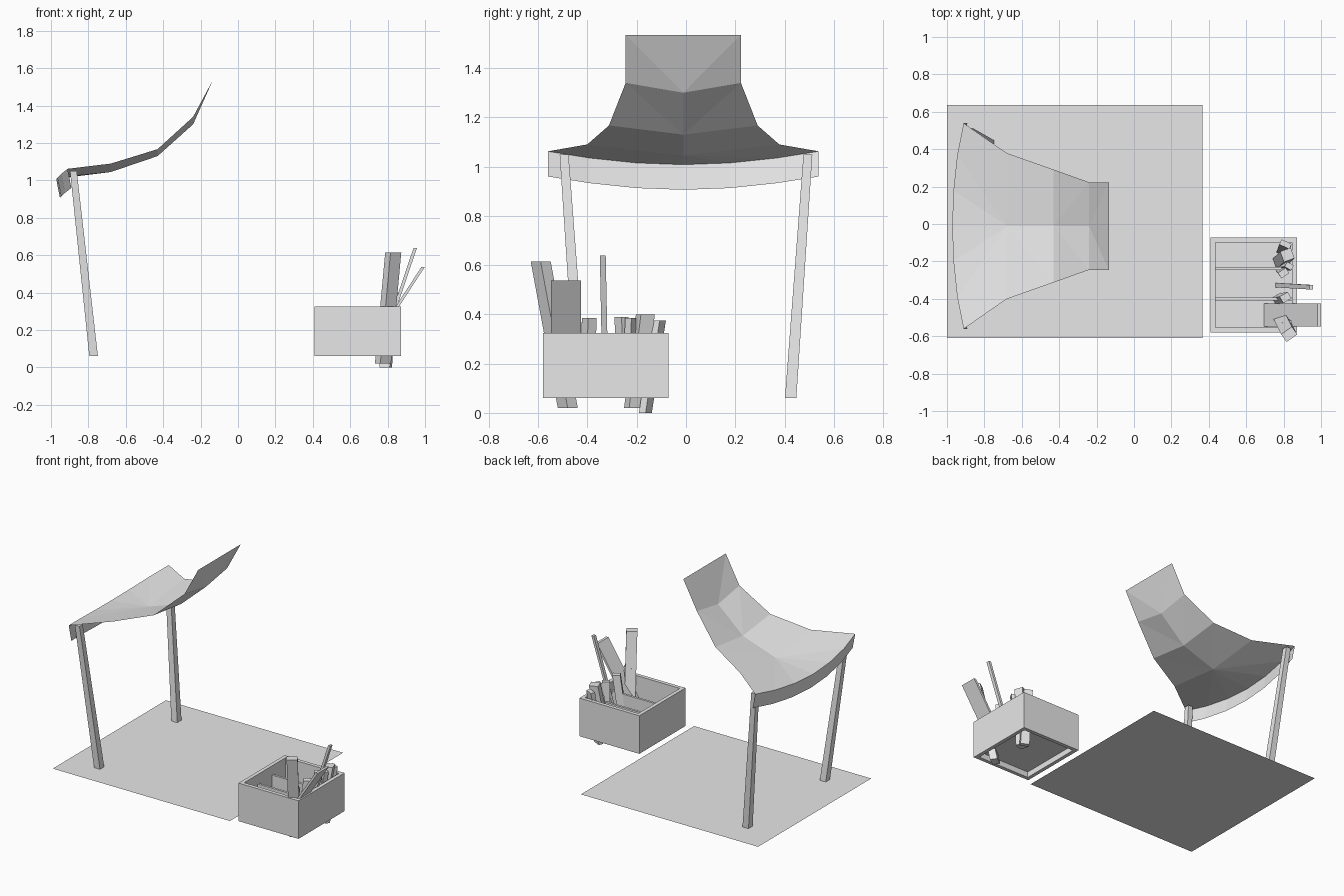
import bpy, math
from mathutils import Vector

if "Cube" in bpy.data.objects:
    bpy.data.objects.remove(bpy.data.objects["Cube"])

grey = bpy.data.materials.new("light grey")
grey.diffuse_color = (0.8, 0.8, 0.8, 1)
grey.use_nodes = True
grey.node_tree.nodes["Principled BSDF"].inputs["Base Color"].default_value = grey.diffuse_color


def make(name, verts, faces):
    me = bpy.data.meshes.new(name)
    me.from_pydata([tuple(v) for v in verts], [], faces)
    me.materials.append(grey)
    ob = bpy.data.objects.new(name, me)
    bpy.context.collection.objects.link(ob)
    return ob


def bar(name, bottom, top, w, d, yaw=0.0, w_top=None):
    """Leaning four-sided bar with level ends, w along x and d along y before yaw."""
    a = math.radians(yaw)
    verts = []
    for p, k in ((bottom, 1.0), (top, (w_top or w) / w)):
        for sx, sy in ((-1, -1), (1, -1), (1, 1), (-1, 1)):
            x, y = sx * w * k / 2, sy * d * k / 2
            verts.append(Vector(p) + Vector((x * math.cos(a) - y * math.sin(a),
                                             x * math.sin(a) + y * math.cos(a), 0)))
    faces = [(3, 2, 1, 0), (4, 5, 6, 7)]
    faces += [(i, (i + 1) % 4, (i + 1) % 4 + 4, i + 4) for i in range(4)]
    return make(name, verts, faces)


# Ground sheet
make("ground_sheet", [(-1, -0.61, 0.06), (0.365, -0.61, 0.06),
                      (0.365, 0.635, 0.06), (-1, 0.635, 0.06)], [(0, 1, 2, 3)])

# Awning: curved front edge fanned into a three-point-wide sagging sheet
YC = -0.011
half_edge = [(-0.972, 0, 1.008), (-0.965, 0.19, 1.015), (-0.945, 0.38, 1.035), (-0.911, 0.55, 1.062)]
edge = [(x, YC - y, z) for x, y, z in reversed(half_edge)]
edge += [(x, YC + y, z) for x, y, z in half_edge[1:]]
rows = [(-0.68, 0.39, 1.09, 1.045), (-0.43, 0.302, 1.167, 1.13),
        (-0.24, 0.234, 1.34, 1.30), (-0.135, 0.234, 1.535, 1.535)]
verts = list(edge)
for x, hw, z_side, z_mid in rows:
    verts += [(x, YC - hw, z_side), (x, YC, z_mid), (x, YC + hw, z_side)]
faces = [(0, 7, 1), (1, 7, 8), (1, 8, 2), (2, 8, 3),
         (3, 8, 4), (4, 8, 5), (5, 8, 9), (5, 9, 6)]
for r in range(3):
    a, b = 7 + 3 * r, 10 + 3 * r
    faces += [(a, b, a + 1), (b, b + 1, a + 1), (a + 1, b + 1, b + 2), (a + 1, b + 2, a + 2)]
make("awning", verts, faces)

# Hanging valance under the front edge
low = [(x + 0.02, y, z - 0.102) for x, y, z in edge]
make("valance", edge + low, [(i, i + 1, i + 8, i + 7) for i in range(6)])

# Leaning posts
for side, name in ((-1, "front_post"), (1, "back_post")):
    bar(name, (-0.772, side * 0.425, 0.06), (-0.88, side * 0.495, 1.05), 0.046, 0.046, w_top=0.036)

# Open crate: four walls, raised floor and two dividers
X0, X1, Y0, Y1, Z0, Z1, T = 0.41, 0.872, -0.58, -0.072, 0.06, 0.325, 0.026


def ring(t, z):
    return [(X0 + t, Y0 + t, z), (X1 - t, Y0 + t, z), (X1 - t, Y1 - t, z), (X0 + t, Y1 - t, z)]


loops = ring(0, Z0) + ring(0, Z1) + ring(T, Z1) + ring(T, Z0)
make("crate_walls", loops,
     [(4 * k + i, 4 * k + (i + 1) % 4, 4 * ((k + 1) % 4) + (i + 1) % 4, 4 * ((k + 1) % 4) + i)
      for k in range(4) for i in range(4)])
make("crate_floor", ring(T, 0.10), [(0, 1, 2, 3)])
XM = (X0 + X1) / 2
for n, y in enumerate((-0.4, -0.238)):
    bar(f"crate_divider_{n + 1}", (XM, y, 0.10), (XM, y, 0.26), X1 - X0 - 2 * T, 0.016)

# Goods leaning in the crate: bottom, top, width, depth, yaw
goods = {
    "flat_board": ((0.705, -0.487, 0.10), (0.99, -0.487, 0.538), 0.018, 0.122, 0),
    "tall_block": ((0.775, -0.48, 0.02), (0.83, -0.59, 0.615), 0.07, 0.05, 35),
    "thin_stick": ((0.765, -0.327, 0.10), (0.948, -0.338, 0.64), 0.018, 0.024, 0),
    "small_block_1": ((0.77, -0.40, 0.10), (0.81, -0.393, 0.385), 0.05, 0.04, 30),
    "small_block_2": ((0.79, -0.25, 0.10), (0.80, -0.262, 0.39), 0.05, 0.035, 35),
    "small_block_3": ((0.77, -0.213, 0.02), (0.82, -0.165, 0.40), 0.06, 0.06, 20),
    "small_block_4": ((0.79, -0.165, 0.0), (0.81, -0.108, 0.375), 0.06, 0.03, -25),
    "small_block_5": ((0.77, -0.515, 0.10), (0.82, -0.535, 0.385), 0.05, 0.03, 15),
    "small_block_6": ((0.78, -0.23, 0.10), (0.83, -0.225, 0.385), 0.04, 0.03, -30),
}
for name, spec in goods.items():
    bar(name, *spec)
